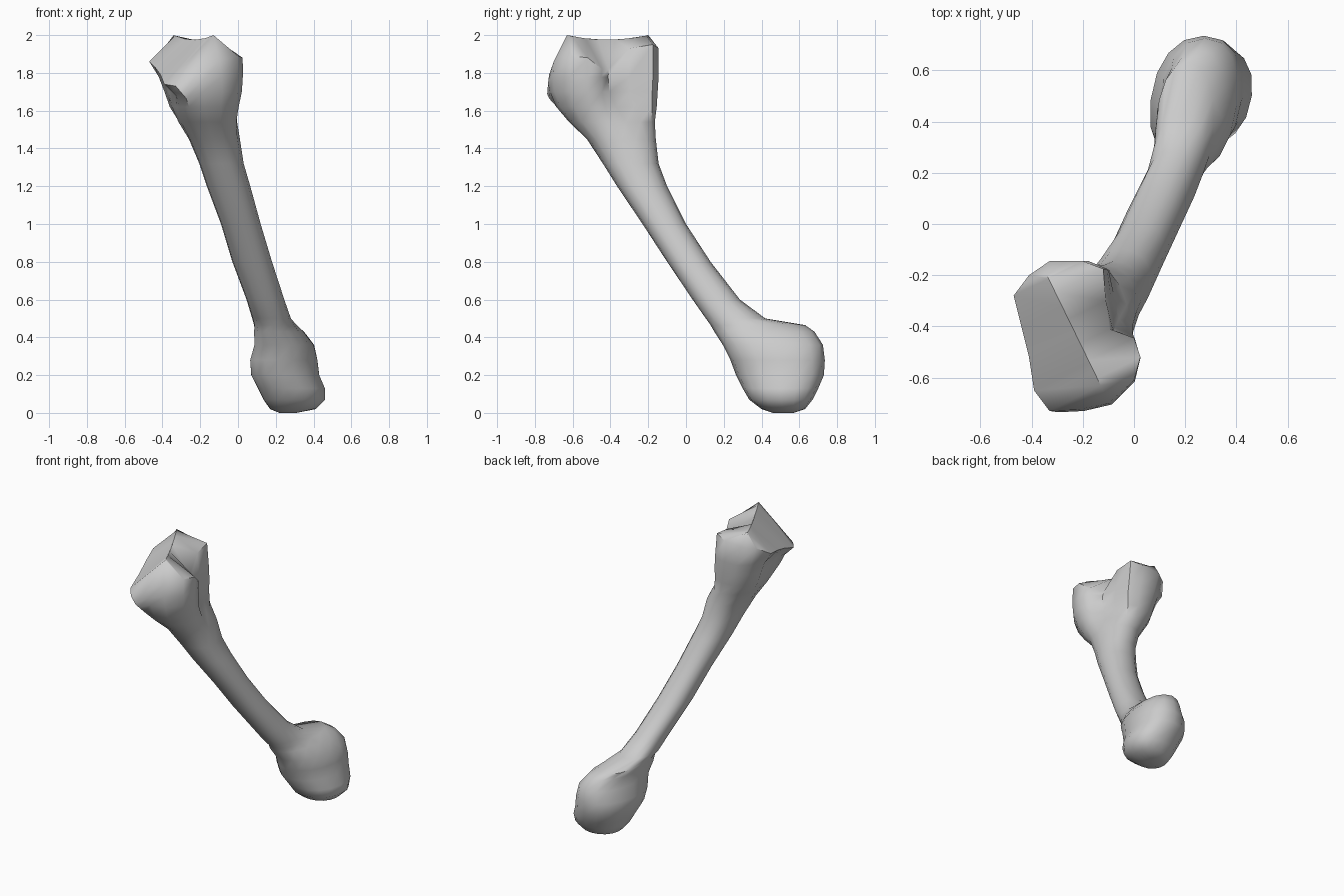
import bpy, bmesh
from math import cos, sin, pi
from mathutils import Vector

N = 16

# Horizontal sections of knuckle and shaft: z, x min, x max, y min, y max
SECTIONS = [
    (0.00, 0.22, 0.31, 0.46, 0.57), (0.02, 0.17, 0.41, 0.40, 0.63),
    (0.07, 0.135, 0.46, 0.335, 0.67), (0.13, 0.105, 0.46, 0.30, 0.70),
    (0.20, 0.07, 0.43, 0.265, 0.73), (0.28, 0.065, 0.42, 0.235, 0.735),
    (0.36, 0.09, 0.40, 0.195, 0.725), (0.43, 0.09, 0.345, 0.15, 0.68),
    (0.465, 0.085, 0.31, 0.13, 0.63), (0.50, 0.075, 0.28, 0.105, 0.42),
    (0.60, 0.045, 0.245, 0.035, 0.285), (0.80, -0.03, 0.18, -0.10, 0.13),
    (1.00, -0.09, 0.12, -0.23, 0.00), (1.20, -0.165, 0.065, -0.365, -0.10),
    (1.32, -0.205, 0.03, -0.44, -0.145), (1.45, -0.26, 0.01, -0.525, -0.16),
]
# Plan of the head at its rim, anticlockwise from the right: x, y, rim z
RIM = [
    (0.00, -0.445, 1.82), (-0.095, -0.41, 1.82), (-0.11, -0.30, 1.93), (-0.12, -0.175, 1.95),
    (-0.20, -0.145, 1.93), (-0.33, -0.145, 1.92), (-0.41, -0.20, 1.91), (-0.47, -0.28, 1.86),
    (-0.44, -0.40, 1.83), (-0.41, -0.52, 1.79), (-0.39, -0.65, 1.74), (-0.33, -0.73, 1.73),
    (-0.22, -0.725, 1.79), (-0.10, -0.70, 1.86), (0.00, -0.61, 1.89), (0.025, -0.52, 1.88),
]
# Head sections under the rim: z, x min, x max, y min, y max, blend to the rim plan
HEAD = [
    (1.54, -0.32, 0.00, -0.62, -0.165, 0.25),
    (1.62, -0.365, 0.01, -0.69, -0.155, 0.7),
    (1.70, -0.39, 0.025, -0.725, -0.15, 0.95),
    (1.78, -0.42, 0.03, -0.735, -0.145, 1.0),
]


def ring(z, x0, x1, y0, y1, blend=0.0, skew=0.0):
    """Rounded section filling a box, blended towards the rim plan."""
    pts = []
    cx, cy = (x0 + x1) / 2, (y0 + y1) / 2
    for i in range(N):
        c, s = cos(2 * pi * i / N), sin(2 * pi * i / N)
        u = abs(c) ** 0.9 * (1 if c > 0 else -1)
        v = abs(s) ** 0.9 * (1 if s > 0 else -1)
        pu = (RIM[i][0] + 0.22) / 0.25
        pv = (RIM[i][1] + 0.4375) / 0.2925
        u += (pu - u) * blend
        v += (pv - v) * blend
        dy = v * (y1 - y0) / 2
        zz = min(z, RIM[i][2] - 0.3 * (1.92 - z)) if blend else z
        pts.append(Vector((cx + u * (x1 - x0) / 2 + skew * dy, cy + dy, zz)))
    return pts


rings = [ring(*s, skew=0.12 if s[0] < 0.45 else 0.05) for s in SECTIONS]
rings += [ring(*s) for s in HEAD]
rings.append([Vector(p) for p in RIM])

# Diagonal crest on top of the head
a, b = Vector((-0.34, -0.20, 2.0)), Vector((-0.13, -0.63, 2.0))
crest = []
for p in RIM:
    t = (Vector(p).xy - a.xy).dot(b.xy - a.xy) / (b.xy - a.xy).length_squared
    t = min(1, max(0, t))
    q = a.lerp(b, t)
    q.z -= 0.1 * t * (1 - t)
    crest.append(q)
rings.append(crest)

# Loft the rings into one closed skin
bm = bmesh.new()
rows = [[bm.verts.new(p) for p in r] for r in rings]
for lo, hi in zip(rows, rows[1:]):
    for i in range(N):
        j = (i + 1) % N
        bm.faces.new((lo[i], lo[j], hi[j], hi[i]))
bm.faces.new(rows[0][::-1])
bmesh.ops.remove_doubles(bm, verts=bm.verts, dist=0.0005)
bmesh.ops.recalc_face_normals(bm, faces=bm.faces)
mesh = bpy.data.meshes.new("limb_bone")
bm.to_mesh(mesh)
bm.free()
bone = bpy.data.objects.new("limb_bone", mesh)
bpy.context.collection.objects.link(bone)

# Smooth skin with the sharp head rim kept
bpy.context.view_layer.objects.active = bone
bone.select_set(True)
bpy.ops.object.shade_smooth_by_angle(angle=0.9)
